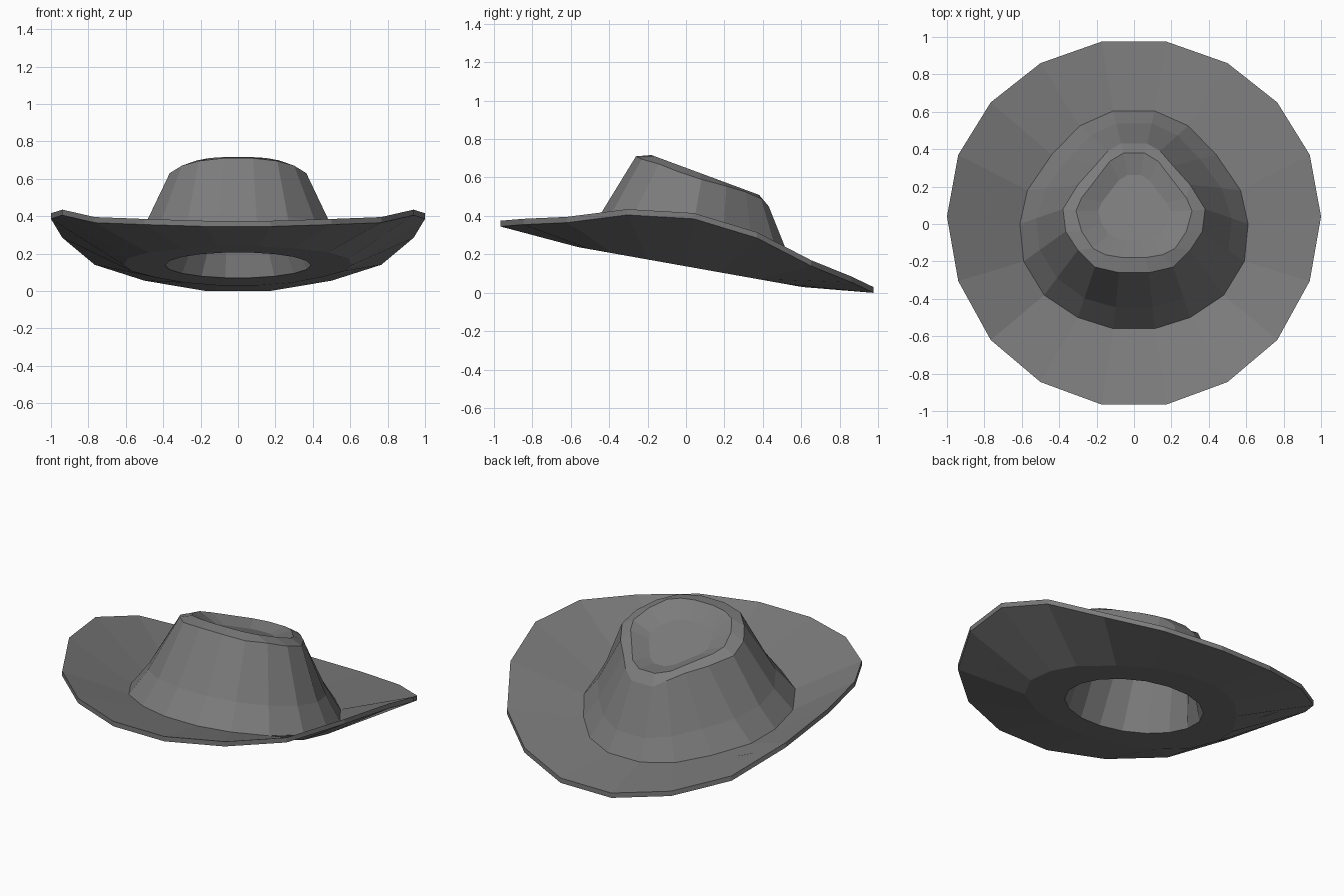
import bpy, bmesh, math
from mathutils import Vector

cube = bpy.data.objects.get("Cube")
if cube:
    bpy.data.objects.remove(cube)

# One felt colour for the whole hat
felt = bpy.data.materials.new("grey_felt")
felt.use_nodes = True
grey = (0.2, 0.2, 0.2, 1)
felt.diffuse_color = grey
felt.node_tree.nodes["Principled BSDF"].inputs["Base Color"].default_value = grey


def mirrored(xs, ys, zs):
    """Full ring from its +x half, listed front to back."""
    half = [Vector(p) for p in zip(xs, ys, zs)]
    return half + [Vector((-p.x, p.y, p.z)) for p in reversed(half)]


def tilted(points, height, slope):
    """Lay a ring on a plane that falls towards the back."""
    return [Vector((p.x, p.y, height - slope * p.y)) for p in points]


def scaled(points, factor, drop):
    """Shrink a ring about its own centre and lower it."""
    mid = sum(points, Vector()) / len(points)
    return [mid + (p - mid) * factor - Vector((0, 0, drop)) for p in points]


def loft(name, rings, cap_first=False, cap_last=False):
    bm = bmesh.new()
    loops = [[bm.verts.new(p) for p in ring] for ring in rings]
    for a, b in zip(loops, loops[1:]):
        for i in range(len(a)):
            j = (i + 1) % len(a)
            bm.faces.new((a[i], a[j], b[j], b[i]))
    if cap_first:
        bm.faces.new(reversed(loops[0]))
    if cap_last:
        bm.faces.new(loops[-1])
    mesh = bpy.data.meshes.new(name)
    bm.to_mesh(mesh)
    bm.free()
    mesh.materials.append(felt)
    obj = bpy.data.objects.new(name, mesh)
    bpy.context.collection.objects.link(obj)
    return obj


angles = [math.radians(10 + 20 * i) for i in range(9)]
around = [math.sin(a) for a in angles]
along = [-math.cos(a) for a in angles]

# Rolled outer edge of the brim, dipping at the back
edge_top = mirrored(
    around,
    (-.965, -.845, -.62, -.305, .04, .37, .65, .86, .975),
    (.375, .385, .395, .435, .415, .315, .17, .085, .03))
edge_bottom = [p - Vector((0, 0, .03)) for p in edge_top]

# Foot of the crown, and the head opening beneath it
foot = mirrored(
    (.11, .30, .48, .59, .61, .57, .44, .29, .11),
    (-.56, -.50, -.38, -.20, 0, .18, .37, .525, .605), [0] * 9)
under = tilted(foot, .138, .178)
foot = tilted(foot, .17, .178)
opening = tilted(mirrored([.39 * s for s in around],
                          [.385 * c for c in along], [0] * 9), .138, .178)

# Shoulder of the crown, pinched towards the back
shoulder = mirrored(
    (.08, .21, .30, .365, .38, .30, .21, .14, .07),
    (-.26, -.23, -.14, -.04, .08, .21, .31, .39, .43),
    (.71, .695, .67, .63, .59, .555, .525, .49, .45))
waist = [s.lerp(f, .62) - Vector((0, 0, .03)) for s, f in zip(shoulder, foot)]

# Crown rim and the shallow dent inside it
rim = tilted(mirrored(
    (.06, .15, .22, .28, .31, .28, .21, .13, .055),
    (-.18, -.165, -.13, -.04, .07, .14, .23, .335, .38), [0] * 9), .65, .37)
dent = scaled(rim, .62, .05)

# Lining of the head opening
ceiling = scaled(shoulder, .82, .1)

loft("brim", [opening, under, edge_bottom, edge_top, foot])
loft("crown", [foot, waist, shoulder, rim, dent], cap_last=True)
loft("lining", [ceiling, opening], cap_first=True)
